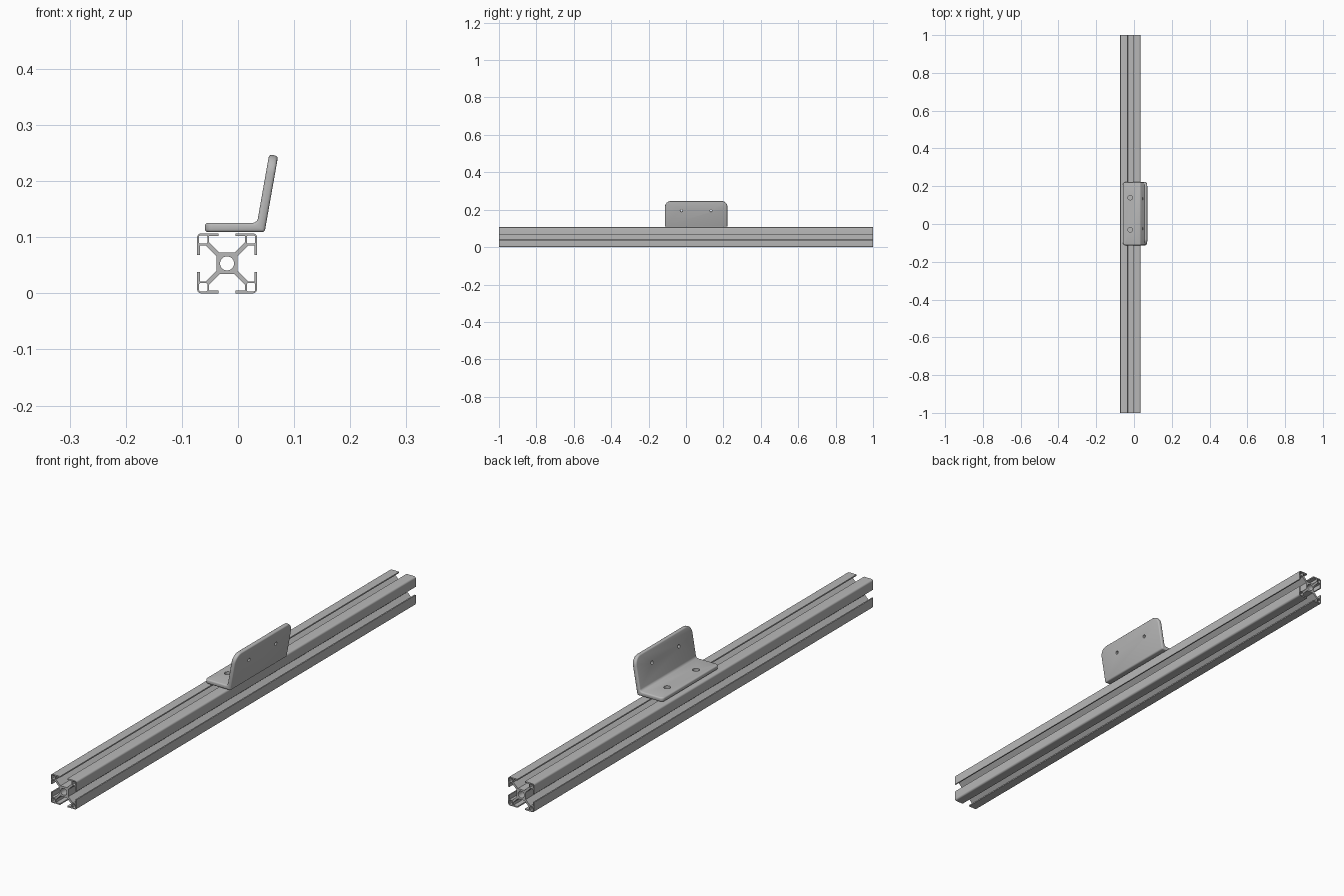
import bpy, bmesh, math
from mathutils import Matrix, Vector

cube = bpy.data.objects.get("Cube")
if cube:
    bpy.data.objects.remove(cube, do_unlink=True)

grey = bpy.data.materials.new("aluminium grey")
grey.use_nodes = True
colour = (0.48, 0.48, 0.48, 1)
grey.diffuse_color = colour
grey.node_tree.nodes["Principled BSDF"].inputs["Base Color"].default_value = colour


def activate(obj):
    bpy.ops.object.select_all(action='DESELECT')
    obj.select_set(True)
    bpy.context.view_layer.objects.active = obj


def arc(cx, cy, r, start, end, n):
    return [(cx + r * math.cos(math.radians(start + (end - start) * i / n)),
             cy + r * math.sin(math.radians(start + (end - start) * i / n)))
            for i in range(n + 1)]


def rounded_square(cx, cy, half, r):
    pts = []
    for k, (sx, sy) in enumerate([(1, 1), (-1, 1), (-1, -1), (1, -1)]):
        pts += arc(cx + sx * (half - r), cy + sy * (half - r), r, 90 * k, 90 * k + 90, 4)
    return pts


# T-slot rail: one quarter of the outline, turned four times
H = 0.0533
CENTRE = (-0.0195, H)
half_quarter = [(0.0132, 0.019), (0.032, 0.0378), (0.032, 0.0485),
                (0.0152, 0.0485), (0.0152, H)]
corner = arc(H - 0.007, H - 0.007, 0.007, 90, 0, 6)
quarter = half_quarter + corner + [(v, u) for u, v in reversed(half_quarter)]

outline, loops = [], []
for k in range(4):
    turn = Matrix.Rotation(-k * math.pi / 2, 2)
    outline += [tuple(turn @ Vector(p)) for p in quarter]
    c = turn @ Vector((0.0425, 0.0425))
    loops.append(rounded_square(c.x, c.y, 0.0073, 0.0022))
loops += [outline, arc(0, 0, 0.0125, 0, 360, 32)[:-1]]

curve = bpy.data.curves.new("rail", 'CURVE')
curve.dimensions = '2D'
curve.fill_mode = 'BOTH'
curve.extrude = 1.0
for pts in loops:
    spline = curve.splines.new('POLY')
    spline.points.add(len(pts) - 1)
    for point, (u, v) in zip(spline.points, pts):
        point.co = (u, v, 0, 1)
    spline.use_cyclic_u = True
rail = bpy.data.objects.new("slotted_rail", curve)
bpy.context.collection.objects.link(rail)
rail.location = (CENTRE[0], 0, CENTRE[1])
rail.rotation_euler = (math.pi / 2, 0, 0)
activate(rail)
bpy.ops.object.convert(target='MESH')
bm = bmesh.new()
bm.from_mesh(rail.data)
bmesh.ops.remove_doubles(bm, verts=bm.verts, dist=1e-5)
bmesh.ops.recalc_face_normals(bm, faces=bm.faces)
bm.to_mesh(rail.data)
bm.free()

# Angle bracket: L section pulled along y
Y_MID, Y_HALF = 0.0545, 0.167
section = [(-0.059, 0.109), (0.0475, 0.109), (0.0715, 0.2445),
           (0.0555, 0.2475), (0.034, 0.1255), (-0.059, 0.1255)]
bm = bmesh.new()
face = bm.faces.new([bm.verts.new((x, Y_MID - Y_HALF, z)) for x, z in section])
pulled = bmesh.ops.extrude_face_region(bm, geom=[face])
bmesh.ops.translate(bm, vec=(0, 2 * Y_HALF, 0),
                    verts=[g for g in pulled["geom"] if isinstance(g, bmesh.types.BMVert)])
bmesh.ops.recalc_face_normals(bm, faces=bm.faces)


def round_edges(test, radius, segments):
    edges = [e for e in bm.edges if test(e, (e.verts[0].co + e.verts[1].co) / 2)]
    bmesh.ops.bevel(bm, geom=edges, offset=radius, segments=segments,
                    profile=0.5, affect='EDGES')


# Inner bend, upper plate corners, base plate corners
round_edges(lambda e, m: abs(m.x - 0.034) < 0.001 and abs(m.z - 0.1255) < 0.001, 0.008, 6)
round_edges(lambda e, m: m.z > 0.24 and abs(m.y - Y_MID) > 0.16, 0.032, 8)
round_edges(lambda e, m: m.x < -0.058 and abs(m.y - Y_MID) > 0.16, 0.014, 6)
mesh = bpy.data.meshes.new("angle_bracket")
bm.to_mesh(mesh)
bm.free()
bracket = bpy.data.objects.new("angle_bracket", mesh)
bpy.context.collection.objects.link(bracket)

soften = bracket.modifiers.new("soft edges", 'BEVEL')
soften.width = 0.005
soften.segments = 3
soften.limit_method = 'ANGLE'
soften.angle_limit = math.radians(40)
activate(bracket)
bpy.ops.object.modifier_apply(modifier=soften.name)

# Screw holes: two in the base, two smaller in the upright plate
holes = []
for side in (-1, 1):
    holes.append(((-0.02, Y_MID + side * 0.085, 0.117), 0.012, 0))
    holes.append(((0.0545, Y_MID + side * 0.079, 0.196), 0.0065, math.radians(100)))
for place, radius, tilt in holes:
    bpy.ops.mesh.primitive_cylinder_add(vertices=24, radius=radius, depth=0.05,
                                        location=place, rotation=(0, tilt, 0))
    cutter = bpy.context.object
    cutter.hide_render = True
    cut = bracket.modifiers.new("hole", 'BOOLEAN')
    cut.operation = 'DIFFERENCE'
    cut.solver = 'EXACT'
    cut.object = cutter
    activate(bracket)
    bpy.ops.object.modifier_apply(modifier=cut.name)
    bpy.data.objects.remove(cutter, do_unlink=True)

for obj in (rail, bracket):
    obj.data.materials.clear()
    obj.data.materials.append(grey)
    activate(obj)
    bpy.ops.object.shade_smooth_by_angle(angle=math.radians(32))
